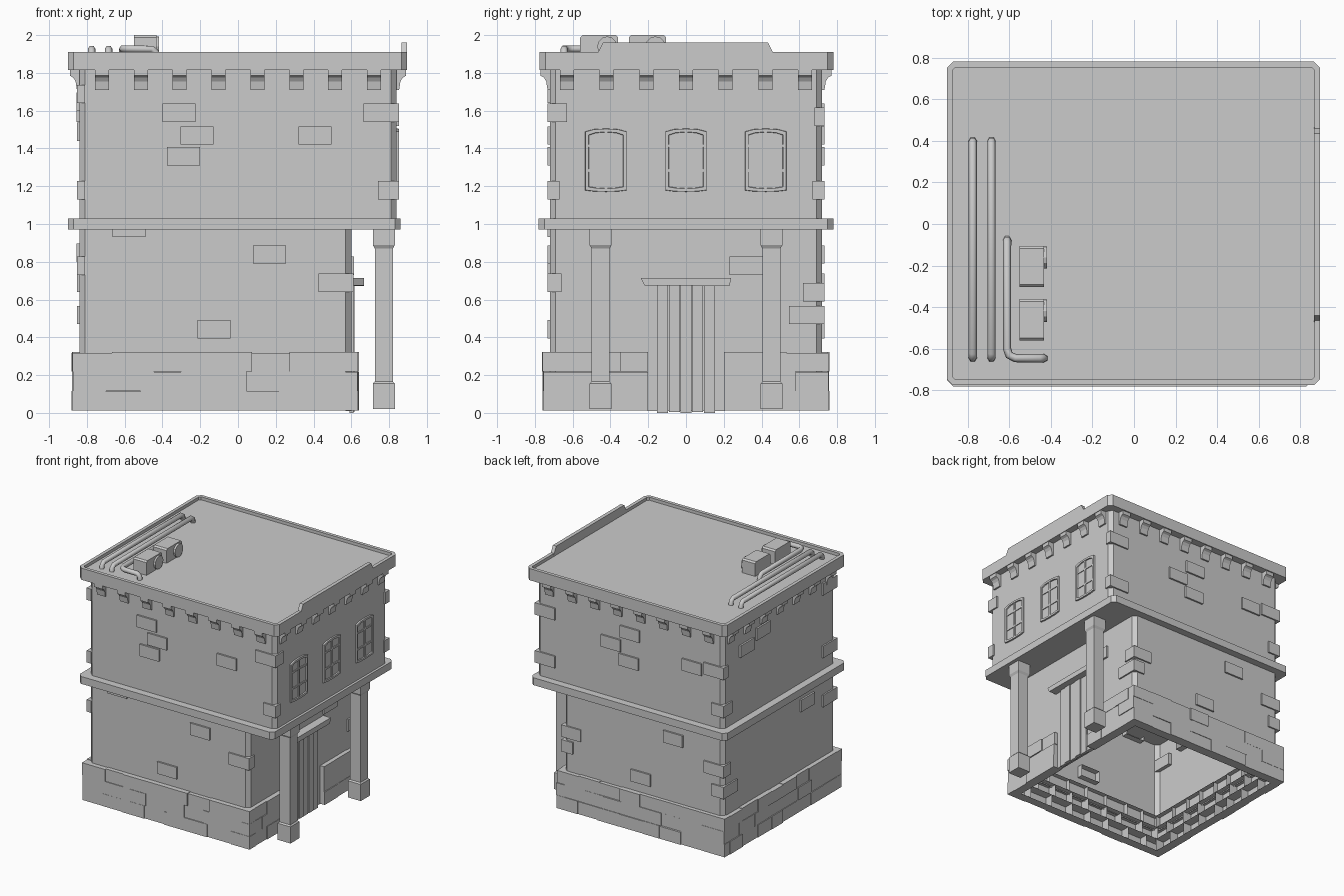
import bpy, bmesh, math, random
from mathutils import Vector

if "Cube" in bpy.data.objects:
    bpy.data.objects.remove(bpy.data.objects["Cube"])

random.seed(4)


def finish(name, bm, recalc=True):
    if recalc:
        bmesh.ops.recalc_face_normals(bm, faces=bm.faces)
    me = bpy.data.meshes.new(name)
    bm.to_mesh(me)
    bm.free()
    ob = bpy.data.objects.new(name, me)
    bpy.context.collection.objects.link(ob)
    return ob


def extrude(bm, pts, vec, caps=(True, True)):
    """Sweep a closed polygon along vec."""
    a = [bm.verts.new(p) for p in pts]
    b = [bm.verts.new(Vector(p) + Vector(vec)) for p in pts]
    n = len(a)
    for i in range(n):
        bm.faces.new((a[i], a[(i + 1) % n], b[(i + 1) % n], b[i]))
    if caps[0]:
        bm.faces.new(a[::-1])
    if caps[1]:
        return bm.faces.new(b)


def box(bm, x0, x1, y0, y1, z0, z1):
    extrude(bm, [(x0, y0, z0), (x1, y0, z0), (x1, y1, z0), (x0, y1, z0)], (0, 0, z1 - z0))


def chamfered(x0, x1, y0, y1, z, c=0.03):
    return [(x0 + c, y0, z), (x1 - c, y0, z), (x1, y0 + c, z), (x1, y1 - c, z),
            (x1 - c, y1, z), (x0 + c, y1, z), (x0, y1 - c, z), (x0, y0 + c, z)]


# wall sides: point from (along, height) and distance along the outward axis
SIDES = {"front": lambda u, o, z: (u, -o, z), "back": lambda u, o, z: (u, o, z),
         "left": lambda u, o, z: (-o, u, z), "right": lambda u, o, z: (o, u, z)}


def side_brick(bm, side, u0, u1, z0, z1, o0, o1):
    """Brick on a wall, left open on its hidden inner face."""
    f = SIDES[side]
    pts = [Vector(f(u, o0, z)) for u, z in ((u0, z0), (u1, z0), (u1, z1), (u0, z1))]
    vec = Vector(f(0, o1, 0)) - Vector(f(0, o0, 0))
    if (pts[1] - pts[0]).cross(pts[2] - pts[1]).dot(vec) < 0:
        pts.reverse()
    extrude(bm, pts, vec, (False, True))


# storey walls
bm = bmesh.new()
extrude(bm, chamfered(-0.84, 0.60, -0.72, 0.72, 0.21), (0, 0, 0.77), (False, False))
finish("lower_walls", bm)
bm = bmesh.new()
extrude(bm, chamfered(-0.84, 0.84, -0.72, 0.72, 1.02), (0, 0, 0.81), (False, False))
finish("upper_walls", bm)

# floor band
bm = bmesh.new()
extrude(bm, chamfered(-0.90, 0.86, -0.78, 0.78, 0.97), (0, 0, 0.06))
finish("floor_band", bm)

# cornice with recessed roof
bm = bmesh.new()
top = extrude(bm, chamfered(-0.90, 0.895, -0.775, 0.78, 1.815), (0, 0, 0.095))
bm.normal_update()
bmesh.ops.inset_region(bm, faces=[top], thickness=0.03)
ret = bmesh.ops.extrude_face_region(bm, geom=[top])
bmesh.ops.translate(bm, vec=(0, 0, -0.025),
                    verts=[v for v in ret["geom"] if isinstance(v, bmesh.types.BMVert)])
if top.is_valid:
    bmesh.ops.delete(bm, geom=[top], context="FACES_ONLY")
finish("roof_cornice", bm)

# raised parapet over the entrance
bm = bmesh.new()
extrude(bm, [(0.865, -0.47, 1.90), (0.865, 0.465, 1.90), (0.865, 0.435, 1.96), (0.865, -0.44, 1.96)], (0.03, 0, 0))
finish("entrance_parapet", bm)

# curved corbels under the cornice
bm = bmesh.new()
PROFILE = [(-0.01, 1.82), (0.05, 1.82), (0.05, 1.785), (0.032, 1.775), (0.02, 1.755), (0.013, 1.71), (-0.01, 1.71)]
for side, f in SIDES.items():
    n, start, d = (8, -0.72, 0.72) if side in ("front", "back") else (7, -0.63, 0.84)
    for i in range(n):
        u = start + (-2 * start) * i / (n - 1)
        extrude(bm, [f(u - 0.037, d + o, z) for o, z in PROFILE],
                Vector(f(0.074, 0, 0)))
finish("corbels", bm)

# base courses of stone
bm = bmesh.new()
ZS = [0.012, 0.117, 0.22, 0.322]
for row in range(3):
    for side in SIDES:
        long = side in ("front", "back")
        d = 0.72 if long else (0.84 if side == "left" else 0.60)
        e = 0.035 if long == (row % 2 == 0) else -0.03
        a, b = (-0.84 - e, 0.60 + e) if long else (-0.72 - e, 0.72 + e)
        for s, t in ([(a, -0.20), (0.20, b)] if side == "right" else [(a, b)]):
            n = max(2, round((t - s) / 0.18))
            cuts = [s] + [s + (t - s) * (k + random.uniform(-0.12, 0.12)) / n for k in range(1, n)] + [t]
            for u0, u1 in zip(cuts, cuts[1:]):
                side_brick(bm, side, u0, u1, ZS[row], ZS[row + 1] - random.choice((0, 0, 0.004)),
                           d - 0.04, d + random.uniform(0.03, 0.042))
finish("base_stones", bm, False)

# scattered wall bricks: along, height of lower edge, length
bm = bmesh.new()
BRICKS = {
    "front": [(-0.40, 1.54), (-0.305, 1.42), (-0.375, 1.31), (0.32, 1.42), (0.08, 0.79), (-0.215, 0.395), (-0.665, 0.93)],
    "back": [(-0.09, 1.54), (0.08, 1.42), (-0.08, 1.31), (-0.65, 1.42), (-0.48, 0.79), (-0.19, 0.395)],
    "left": [(0.34, 1.54), (0.13, 1.60), (-0.44, 0.80)],
    "right": [(0.23, 0.73)]}
for side, items in BRICKS.items():
    for u, z in items:
        d = 0.72 if side in ("front", "back") else 0.84
        if side == "right":
            d = 0.60
        side_brick(bm, side, u, u + 0.175, z, z + 0.097, d - 0.05, d + 0.014)
finish("wall_bricks", bm, False)

# corner bricks: corner signs, upper storey?, lower edge, lengths in x and y
bm = bmesh.new()
for sx, sy, up, z, lx, ly in [
        (1, -1, 1, 1.54, 0.175, 0.09), (1, -1, 1, 1.13, 0.10, 0.05), (1, -1, 0, 0.64, 0.175, 0.06),
        (-1, -1, 1, 1.64, 0.03, 0.17), (-1, -1, 1, 1.13, 0.03, 0.17), (-1, -1, 0, 0.73, 0.03, 0.17),
        (-1, 1, 1, 1.44, 0.17, 0.05), (-1, 1, 1, 1.13, 0.10, 0.10), (-1, 1, 0, 0.47, 0.10, 0.17), (-1, 1, 0, 0.64, 0.17, 0.08),
        (1, 1, 1, 1.52, 0.17, 0.04), (1, 1, 1, 1.13, 0.17, 0.05),
        (1, 1, 0, 0.47, 0.09, 0.175), (1, 1, 0, 0.59, 0.16, 0.10)]:
    cx = (0.84 if up or sx < 0 else 0.60) * sx
    cy = 0.72 * sy
    xs = sorted((cx + sx * 0.012, cx - sx * lx))
    ys = sorted((cy + sy * 0.012, cy - sy * ly))
    box(bm, *xs, *ys, z, z + 0.097)
finish("corner_bricks", bm)

# columns of the porch
for name, cy in (("porch_column_front", -0.452), ("porch_column_back", 0.452)):
    bm = bmesh.new()
    rings = []
    for z, h in ((0.02, 0.058), (0.155, 0.058), (0.165, 0.048), (0.87, 0.048), (0.888, 0.058), (0.975, 0.058)):
        rings.append([bm.verts.new((0.772 + sx * h, cy + sy * h, z))
                      for sx, sy in ((-1, -1), (1, -1), (1, 1), (-1, 1))])
    for r, s in zip(rings, rings[1:]):
        for i in range(4):
            bm.faces.new((r[i], r[(i + 1) % 4], s[(i + 1) % 4], s[i]))
    bm.faces.new(rings[0][::-1])
    bm.faces.new(rings[-1])
    finish(name, bm)

# door: backing wall, planks, lintel
bm = bmesh.new()
box(bm, 0.57, 0.60, -0.205, 0.205, 0.01, 0.32)
finish("door_backing", bm)
bm = bmesh.new()
for i in range(5):
    y = -0.155 + i * 0.062
    box(bm, 0.59, 0.612 + 0.006 * (i % 2), y + 0.002, y + 0.060, 0.004 * (i % 2), 0.68)
finish("door_planks", bm)
bm = bmesh.new()
extrude(bm, [(0.59, -0.22, 0.675), (0.59, 0.23, 0.672), (0.59, 0.24, 0.715), (0.59, -0.24, 0.715)], (0.078, 0, 0))
finish("door_lintel", bm)

# windows with arched frame, crossbars
def outline(cy, m, x):
    w, zb, zt = 0.11 - m, 1.17 + m, 1.49 - m
    arc = [(-1, 0), (-0.6, 0.012), (0, 0.016), (0.6, 0.012), (1, 0)]
    return ([(x, cy + w * t, zb + 0.008 - k * 0.5) for t, k in arc]
            + [(x, cy + w * t, zt + k) for t, k in arc[::-1]])

for name, cy in (("window_left", -0.424), ("window_middle", 0.0), ("window_right", 0.422)):
    bm = bmesh.new()
    loops = [[bm.verts.new(p) for p in outline(cy, m, x)]
             for m, x in ((0, 0.835), (0.002, 0.852), (0.018, 0.852), (0.02, 0.843))]
    n = len(loops[0])
    for a, b in zip(loops, loops[1:]):
        for i in range(n):
            bm.faces.new((a[i], a[(i + 1) % n], b[(i + 1) % n], b[i]))
    bm.faces.new(loops[-1])
    box(bm, 0.838, 0.850, cy - 0.008, cy + 0.008, 1.185, 1.49)
    for z in (1.283, 1.415):
        box(bm, 0.838, 0.849, cy - 0.092, cy + 0.092, z - 0.007, z + 0.007)
    finish(name, bm)

# roof pipes
def pipe(name, pts):
    cu = bpy.data.curves.new(name, "CURVE")
    cu.dimensions = "3D"
    cu.bevel_depth = 0.02
    cu.bevel_resolution = 1
    cu.use_fill_caps = True
    sp = cu.splines.new("POLY")
    sp.points.add(len(pts) - 1)
    for p, c in zip(sp.points, pts):
        p.co = (*c, 1)
    ob = bpy.data.objects.new(name, cu)
    bpy.context.collection.objects.link(ob)

Z = 1.927
for name, x in (("roof_pipe_outer", -0.775), ("roof_pipe_inner", -0.685)):
    pipe(name, [(x, -0.645, 1.875), (x, -0.642, 1.91), (x, -0.62, Z), (x, 0.375, Z), (x, 0.397, 1.91), (x, 0.40, 1.875)])
pipe("roof_pipe_bent", [(-0.61, -0.075, 1.875), (-0.61, -0.078, 1.91), (-0.61, -0.10, Z), (-0.61, -0.60, Z), (-0.60, -0.63, Z),
                        (-0.57, -0.645, Z), (-0.455, -0.645, Z), (-0.435, -0.645, 1.91), (-0.432, -0.645, 1.875)])

# rooftop cooling units with round fan covers
for i, (y0, y1, fy) in enumerate(((-0.302, -0.105, -0.162), (-0.56, -0.36, -0.417))):
    bm = bmesh.new()
    c = 0.012
    extrude(bm, [(-0.55, y0, 1.88), (-0.55, y1, 1.88), (-0.55, y1, 2.0 - c), (-0.55, y1 - c, 2.0),
                 (-0.55, y0 + c, 2.0), (-0.55, y0, 2.0 - c)], (0.118, 0, 0))
    extrude(bm, [(-0.435, fy + 0.053 * math.cos(k * math.pi / 6), 1.94 + 0.053 * math.sin(k * math.pi / 6))
                 for k in range(12)], (0.018, 0, 0))
    finish("cooling_unit_%d" % (i + 1), bm)
